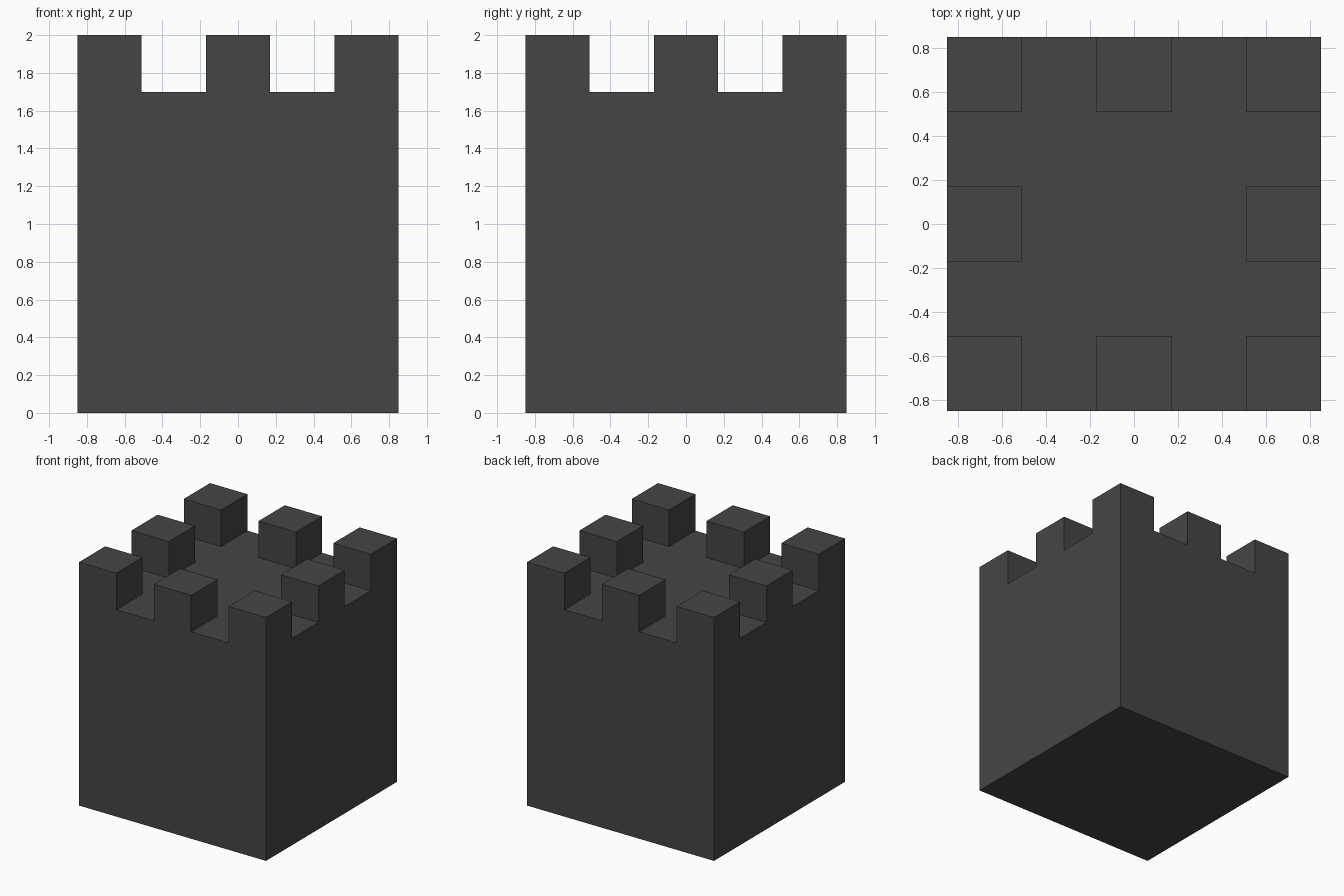
import bpy, bmesh, math
from mathutils import Vector

if "Cube" in bpy.data.objects:
    bpy.data.objects.remove(bpy.data.objects["Cube"])

WIDTH, WALL, TOP = 1.7, 1.7, 2.0
CELL = WIDTH / 5

bm = bmesh.new()

# Tower body: a box standing on the ground
bmesh.ops.create_cube(bm, size=1)
for v in bm.verts:
    v.co = Vector((v.co.x * WIDTH, v.co.y * WIDTH, (v.co.z + 0.5) * WALL))

# Slice the body into a 5 x 5 pattern
for axis in (Vector((1, 0, 0)), Vector((0, 1, 0))):
    for k in (-1.5, -0.5, 0.5, 1.5):
        bmesh.ops.bisect_plane(bm, geom=bm.verts[:] + bm.edges[:] + bm.faces[:],
                               plane_co=axis * k * CELL, plane_no=axis)

# Battlements: raise every second cell around the rim
def is_merlon(face):
    c = face.calc_center_median()
    i, j = round(c.x / CELL), round(c.y / CELL)
    return (face.normal.z > 0.9 and i % 2 == 0 and j % 2 == 0
            and max(abs(i), abs(j)) == 2)

bm.normal_update()
cells = [f for f in bm.faces if is_merlon(f)]
raised = bmesh.ops.extrude_face_region(bm, geom=cells)["geom"]
bmesh.ops.translate(bm, vec=(0, 0, TOP - WALL),
                    verts=[g for g in raised if isinstance(g, bmesh.types.BMVert)])
leftover = [f for f in cells if f.is_valid]
if leftover:
    bmesh.ops.delete(bm, geom=leftover, context='FACES_ONLY')

# Merge coplanar faces into clean flat walls
bmesh.ops.dissolve_limit(bm, angle_limit=math.radians(1),
                         verts=bm.verts[:], edges=bm.edges[:])
bmesh.ops.recalc_face_normals(bm, faces=bm.faces[:])

mesh = bpy.data.meshes.new("tower")
bm.to_mesh(mesh)
bm.free()
tower = bpy.data.objects.new("tower", mesh)
bpy.context.collection.objects.link(tower)

# Dark stone colour
stone = bpy.data.materials.new("dark_stone")
stone.diffuse_color = (0.06, 0.06, 0.06, 1)
stone.use_nodes = True
stone.node_tree.nodes["Principled BSDF"].inputs["Base Color"].default_value = stone.diffuse_color
mesh.materials.append(stone)
